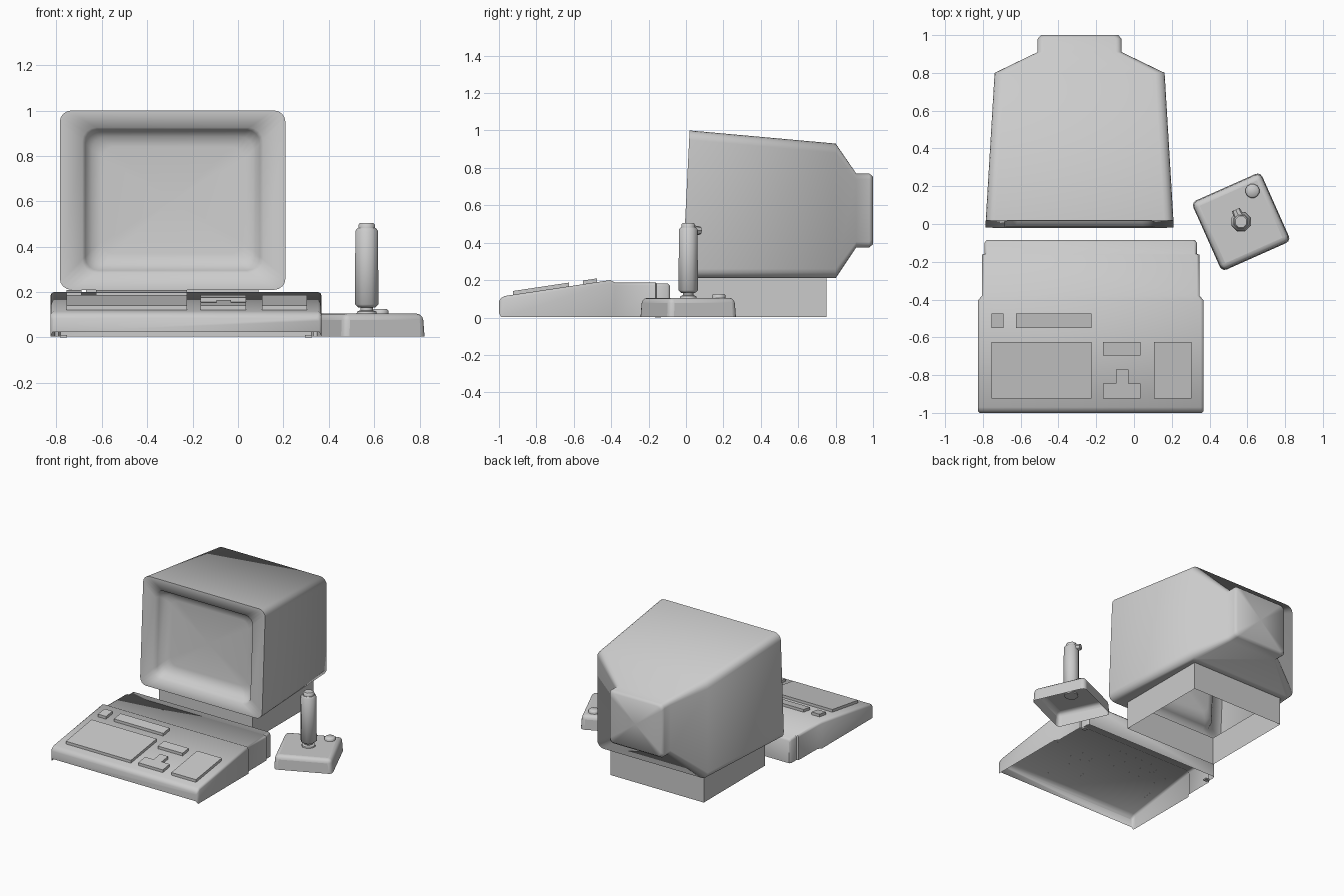
import bpy, bmesh
from math import radians, cos, sin, pi
from mathutils import Matrix, Vector

cube = bpy.data.objects.get("Cube")
if cube:
    bpy.data.objects.remove(cube)

GREY = (0.6, 0.6, 0.6, 1)
mat = bpy.data.materials.new("plain_grey")
mat.use_nodes = True
mat.diffuse_color = GREY
mat.node_tree.nodes["Principled BSDF"].inputs["Base Color"].default_value = GREY
FLOOR = 0.004


def finish(name, bm, smooth=None, bevel=0, recalc=True):
    if recalc:
        bmesh.ops.recalc_face_normals(bm, faces=bm.faces)
    mesh = bpy.data.meshes.new(name)
    bm.to_mesh(mesh)
    bm.free()
    ob = bpy.data.objects.new(name, mesh)
    bpy.context.collection.objects.link(ob)
    mesh.materials.append(mat)
    if bevel:
        mod = ob.modifiers.new("bevel", 'BEVEL')
        mod.width, mod.segments, mod.limit_method = bevel, 3, 'ANGLE'
        mod.angle_limit = radians(40)
    if smooth:
        bpy.ops.object.select_all(action='DESELECT')
        ob.select_set(True)
        bpy.context.view_layer.objects.active = ob
        bpy.ops.object.shade_smooth_by_angle(angle=radians(smooth))


def loft(bm, rings, closed=True):
    """Bridge rings of points with quads."""
    loops = [[bm.verts.new(p) for p in ring] for ring in rings]
    for a, b in zip(loops, loops[1:]):
        for i in range(len(a) if closed else len(a) - 1):
            j = (i + 1) % len(a)
            bm.faces.new((a[i], a[j], b[j], b[i]))
    return loops


def prism(points, vec):
    """Extrude a closed polygon along a vector."""
    bm = bmesh.new()
    low, high = loft(bm, [points, [Vector(p) + Vector(vec) for p in points]])
    bm.faces.new(low[::-1])
    bm.faces.new(high)
    return bm


def rect(x0, x1, y0, y1):
    return [(x0, y0), (x1, y0), (x1, y1), (x0, y1)]


# --- Monitor ---
CX = -0.288


def front_y(z):
    return -0.02 + 0.05 * (z - 0.21)


def section(half, z0, z1, r, y, tilted=False):
    """Rounded rectangle across the monitor at depth y."""
    pts = []
    for k, (sx, top) in enumerate([(1, 1), (-1, 1), (-1, 0), (1, 0)]):
        cx, cz = CX + sx * (half - r), (z1 - r if top else z0 + r)
        for i in range(5):
            a = (k + i / 4) * pi / 2
            x, z = cx + r * cos(a), cz + r * sin(a)
            pts.append((x, y + (front_y(z) if tilted else 0), z))
    return pts


bm = bmesh.new()
loops = loft(bm, [
    section(0.31, 0.37, 0.84, 0.05, 0.08, True),
    section(0.355, 0.325, 0.885, 0.06, 0.07, True),
    section(0.385, 0.295, 0.915, 0.06, 0.035, True),
    section(0.398, 0.285, 0.925, 0.06, 0, True),
    section(0.497, 0.21, 1.0, 0.05, 0, True),
    section(0.45, 0.21, 0.93, 0.05, 0.80),
    section(0.222, 0.375, 0.77, 0.03, 0.91),
    section(0.222, 0.375, 0.77, 0.03, 0.98),
    section(0.205, 0.392, 0.753, 0.03, 1.0)])
# screen and rear centre fans
for loop, centre in ((loops[0], (CX, 0.07, 0.605)), (loops[-1], (CX, 1.0, 0.573))):
    c = bm.verts.new(centre)
    for i, v in enumerate(loop):
        bm.faces.new((v, loop[(i + 1) % len(loop)], c))
bmesh.ops.recalc_face_normals(bm, faces=bm.faces)
# open the underside within the stand
BX0, BX1, BY0, BY1 = -0.67, 0.09, 0.04, 0.75


def underside():
    return [f for f in bm.faces if f.normal.z < -0.99 and f.calc_center_median().z < 0.22]


for co, no in (((BX0, 0, 0), (1, 0, 0)), ((BX1, 0, 0), (1, 0, 0)),
               ((0, BY0, 0), (0, 1, 0)), ((0, BY1, 0), (0, 1, 0))):
    faces = underside()
    geom = faces + list({e for f in faces for e in f.edges}) + list({v for f in faces for v in f.verts})
    bmesh.ops.bisect_plane(bm, geom=geom, plane_co=co, plane_no=no)
hole = [f for f in underside() if BX0 < f.calc_center_median().x < BX1
        and BY0 < f.calc_center_median().y < BY1]
bmesh.ops.delete(bm, geom=hole, context='FACES')
finish("monitor", bm, 75, recalc=False)

# stand: open frame of four walls
bm = bmesh.new()
base = rect(BX0, BX1, BY0, BY1)
loft(bm, [[(x, y, z) for x, y in base] for z in (FLOOR, 0.212)])
finish("monitor_stand", bm)

# --- Keyboard: hollow shell, open underneath ---
KX = -0.229


def arch(y, half, low, top, r):
    """Cross-section: two walls and a top with rounded shoulders."""
    side = [(half, low), (half, top - r), (half - 0.3 * r, top - 0.3 * r), (half - r, top)]
    return [(KX + x, y, z) for x, z in side] + [(KX - x, y, z) for x, z in reversed(side)]


bm = bmesh.new()
loops = loft(bm, [
    arch(-1.0, 0.587, 0.025, 0.085, 0.012),
    arch(-0.99, 0.597, FLOOR, 0.103, 0.015),
    arch(-0.97, 0.597, FLOOR, 0.115, 0.015),
    arch(-0.405, 0.597, FLOOR, 0.2, 0.015),
    arch(-0.38, 0.577, FLOOR, 0.187, 0.015),
    arch(-0.162, 0.575, FLOOR, 0.187, 0.015),
    arch(-0.158, 0.562, FLOOR, 0.183, 0.015),
    arch(-0.1, 0.562, FLOOR, 0.183, 0.015),
    arch(-0.085, 0.552, FLOOR, 0.17, 0.015)], closed=False)
bm.faces.new(loops[0])
bm.faces.new(loops[-1])
finish("keyboard_body", bm, 50)

for sx, side in ((-1, "right"), (1, "left")):
    x = KX + sx * 0.54
    foot = [(px, py, 0) for px, py in rect(x - 0.015, x + 0.015, -0.165, -0.135)]
    finish("keyboard_foot_" + side, prism(foot, (0, 0, 0.01)))


def top_z(y):
    return 0.115 + 0.15 * (y + 0.97)


# key blocks follow the sloping top
arrows = [(-0.165, -0.925), (0.035, -0.925), (0.035, -0.845), (-0.03, -0.845),
          (-0.03, -0.77), (-0.095, -0.77), (-0.095, -0.845), (-0.165, -0.845)]
keys = {"main_keys": rect(-0.755, -0.225, -0.925, -0.625),
        "editing_keys": rect(-0.165, 0.035, -0.695, -0.625),
        "number_keys": rect(0.105, 0.305, -0.925, -0.625),
        "function_keys": rect(-0.625, -0.225, -0.55, -0.475),
        "escape_key": rect(-0.755, -0.69, -0.55, -0.475),
        "arrow_keys": arrows}
for name, outline in keys.items():
    bm = bmesh.new()
    low, high = loft(bm, [[(x, y, top_z(y) + h) for x, y in outline] for h in (0, 0.02)])
    bm.faces.new(high)
    finish(name, bm)

# --- Joystick: hollow base, open underneath ---
JX, JY = 0.567, 0.012
bm = bmesh.new()
low, high = loft(bm, [[(x, y, z) for x, y in rect(-s, s, -s, s)] for s, z in ((0.2, FLOOR), (0.194, 0.105))])
bm.faces.new(high)
bm.transform(Matrix.Translation((JX, JY, 0)) @ Matrix.Rotation(radians(24), 4, 'Z'))
finish("joystick_base", bm, 40, 0.028)


def lathe(name, x, y, profile, sides):
    bm = bmesh.new()
    rings = [[(x + r * cos(2 * pi * (i + .5) / sides), y + r * sin(2 * pi * (i + .5) / sides), z)
              for i in range(sides)] for r, z in profile]
    loops = loft(bm, rings)
    bm.faces.new(loops[0])
    bm.faces.new(loops[-1])
    finish(name, bm, 50)


lathe("joystick_collar", JX, JY, [(0.05, 0.095), (0.046, 0.114), (0.03, 0.12), (0.03, 0.15)], 8)
lathe("joystick_grip", JX, JY, [(0.04, 0.132), (0.056, 0.146), (0.054, 0.47), (0.044, 0.482)], 8)
lathe("joystick_top_button", JX, JY, [(0.04, 0.478), (0.04, 0.496), (0.032, 0.505)], 8)
lathe("base_button", 0.627, 0.175, [(0.038, 0.10), (0.038, 0.118), (0.03, 0.126)], 12)

# trigger on the rear of the grip
bm = bmesh.new()
bmesh.ops.create_cone(bm, cap_ends=True, segments=8, radius1=0.028, radius2=0.022, depth=0.04)
bm.transform(Matrix.Translation((JX - 0.02, JY + 0.046, 0.465)) @ Matrix.Rotation(radians(24), 4, 'Z')
             @ Matrix.Rotation(radians(-90), 4, 'X'))
finish("joystick_trigger", bm, 40)
